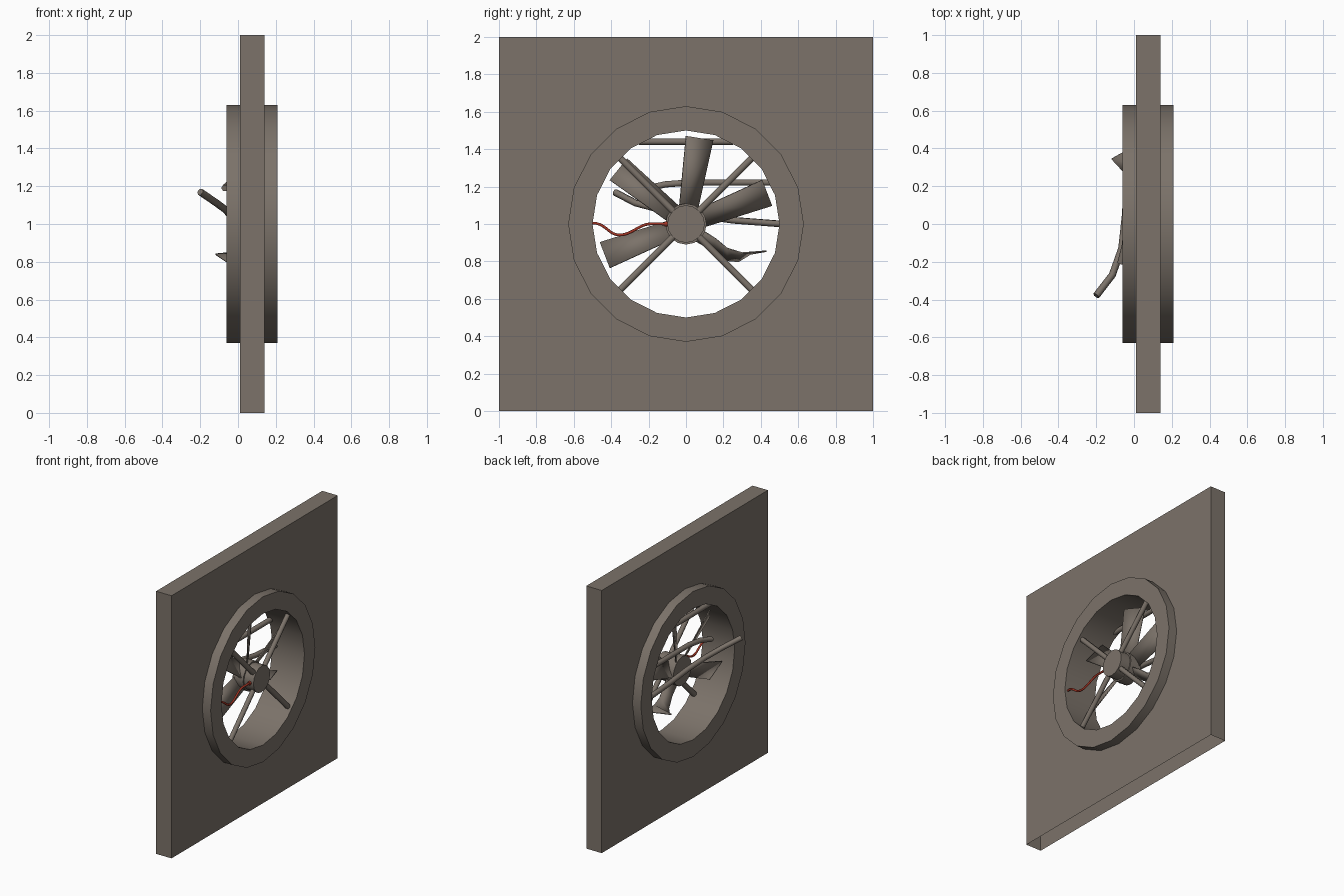
import bpy, bmesh, math
from mathutils import Vector

if "Cube" in bpy.data.objects:
    bpy.data.objects.remove(bpy.data.objects["Cube"])

CZ, SIDES = 1.0, 20


def material(name, rgb):
    m = bpy.data.materials.new(name)
    m.diffuse_color = (*rgb, 1)
    m.use_nodes = True
    m.node_tree.nodes["Principled BSDF"].inputs["Base Color"].default_value = m.diffuse_color
    return m


METAL = material("dull_metal", (0.20, 0.17, 0.143))
RED = material("red_wire", (0.36, 0.035, 0.018))


def add(name, bm, mat=METAL, smooth=True):
    me = bpy.data.meshes.new(name)
    bm.to_mesh(me)
    bm.free()
    ob = bpy.data.objects.new(name, me)
    bpy.context.collection.objects.link(ob)
    me.materials.append(mat)
    if smooth:
        select(ob)
        bpy.ops.object.shade_smooth_by_angle(angle=math.radians(30))
    return ob


def select(ob):
    bpy.ops.object.select_all(action='DESELECT')
    ob.select_set(True)
    bpy.context.view_layer.objects.active = ob


def circle(bm, r, x, n):
    return [bm.verts.new((x, r * math.cos(math.tau * i / n), CZ + r * math.sin(math.tau * i / n)))
            for i in range(n)]


def lathe(name, profile, n, closed=False):
    """Revolve (radius, x) points about the fan axis."""
    bm = bmesh.new()
    rings = [circle(bm, r, x, n) for r, x in profile]
    pairs = list(zip(rings, rings[1:]))
    if closed:
        pairs.append((rings[-1], rings[0]))
    else:
        bm.faces.new(rings[0])
        bm.faces.new(rings[-1])
    for a, b in pairs:
        for i in range(n):
            j = (i + 1) % n
            bm.faces.new((a[i], a[j], b[j], b[i]))
    bmesh.ops.recalc_face_normals(bm, faces=bm.faces[:])
    return add(name, bm)


def rod(name, pts, radius, mat=METAL, nurbs=False, res=1):
    cu = bpy.data.curves.new(name, 'CURVE')
    cu.dimensions = '3D'
    cu.bevel_depth, cu.bevel_resolution, cu.use_fill_caps = radius, res, True
    sp = cu.splines.new('NURBS' if nurbs else 'POLY')
    sp.points.add(len(pts) - 1)
    for p, co in zip(sp.points, pts):
        p.co = (*co, 1)
    if nurbs:
        sp.order_u, sp.use_endpoint_u, sp.resolution_u = 4, True, 4
    cu.materials.append(mat)
    ob = bpy.data.objects.new(name, cu)
    bpy.context.collection.objects.link(ob)
    select(ob)
    bpy.ops.object.convert(target='MESH')
    return ob


def blade(name, edge_a, edge_b):
    """Thin sheet strip between two edges."""
    bm = bmesh.new()
    a = [bm.verts.new(p) for p in edge_a]
    b = [bm.verts.new(p) for p in edge_b]
    for i in range(len(a) - 1):
        bm.faces.new((a[i], b[i], b[i + 1], a[i + 1]))
    ob = add(name, bm)
    mod = ob.modifiers.new("thickness", 'SOLIDIFY')
    mod.thickness, mod.offset = 0.008, 0


# Wall panel: two skins with a round hole, three edges, open underneath
bm = bmesh.new()
corners = [(-1, 0), (1, 0), (1, 2), (-1, 2)]
squares = []
for x in (0.01, 0.14):
    sq = [bm.verts.new((x, y, z)) for y, z in corners]
    hole = circle(bm, 0.6, x, SIDES)
    edges = [bm.edges.new((lp[i], lp[(i + 1) % len(lp)])) for lp in (sq, hole) for i in range(len(lp))]
    bmesh.ops.triangle_fill(bm, use_beauty=True, edges=edges)
    squares.append(sq)
s, t = squares
for i in (1, 2, 3):
    j = (i + 1) % 4
    bm.faces.new((s[i], s[j], t[j], t[i]))
bm.normal_update()
mid = Vector((0.075, 0, CZ))
bmesh.ops.reverse_faces(bm, faces=[f for f in bm.faces if f.normal.dot(f.calc_center_median() - mid) < 0])
add("wall_panel", bm, smooth=False)

# Round duct, motor and hub
lathe("duct_ring", [(0.63, -0.06), (0.63, 0.21), (0.5, 0.21), (0.5, -0.06)], SIDES, closed=True)
lathe("motor_housing", [(0.10, 0.10), (0.10, 0.20)], 16)
lathe("blade_hub", [(0.11, 0.03), (0.11, 0.12)], 16)

# Diagonal motor struts
for k in range(4):
    a = math.radians(45 + 90 * k)
    rod(f"motor_strut_{k + 1}", [(0.175, r * math.cos(a), CZ + r * math.sin(a)) for r in (0.08, 0.52)], 0.02)

# Four straight pitched blades (one of six is missing, one is bent)
for k, deg in enumerate((81, 21, 141, 201)):
    a = math.radians(deg)

    def place(r, w, x):
        return (x, r * math.cos(a) - w * math.sin(a), CZ + r * math.sin(a) + w * math.cos(a))
    blade(f"fan_blade_{k + 1}",
          [place(0.09, 0.05, 0.10), place(0.465, 0.073, 0.09)],
          [place(0.09, -0.05, 0.04), place(0.465, -0.073, 0.02)])

blade("bent_blade",
      [(0.10, 0.09, 0.965), (0.08, 0.16, 0.92), (0.07, 0.22, 0.87), (0.06, 0.30, 0.845), (0.03, 0.43, 0.855)],
      [(0.04, 0.05, 0.91), (0.02, 0.14, 0.86), (-0.01, 0.22, 0.805), (-0.06, 0.28, 0.80), (-0.12, 0.345, 0.84)])

# Rear guard bars: one whole, two broken and bent outwards
rod("guard_bar_top", [(-0.035, -0.25, 1.44), (-0.035, 0.25, 1.44)], 0.019)
rod("guard_bar_middle", [(-0.07, -0.21, 1.19), (-0.045, -0.11, 1.212), (-0.035, 0.02, 1.222),
                         (-0.035, 0.47, 1.222)], 0.019)
rod("guard_bar_bent", [(-0.20, -0.38, 1.17), (-0.115, -0.27, 1.112), (-0.065, -0.13, 1.075),
                       (-0.045, 0.05, 1.05), (-0.035, 0.25, 1.02), (-0.035, 0.51, 1.0)], 0.019)

# Red power wire with its plug on the motor
rod("power_wire", [(0.18, -0.51, 1.005), (0.185, -0.45, 1.01), (0.19, -0.40, 0.93), (0.18, -0.30, 0.945),
                   (0.17, -0.22, 1.01), (0.17, -0.15, 1.0), (0.17, -0.09, 1.0)], 0.008, RED, nurbs=True)
rod("wire_plug", [(0.17, -0.115, 1.0), (0.17, -0.09, 1.0)], 0.014, RED)
